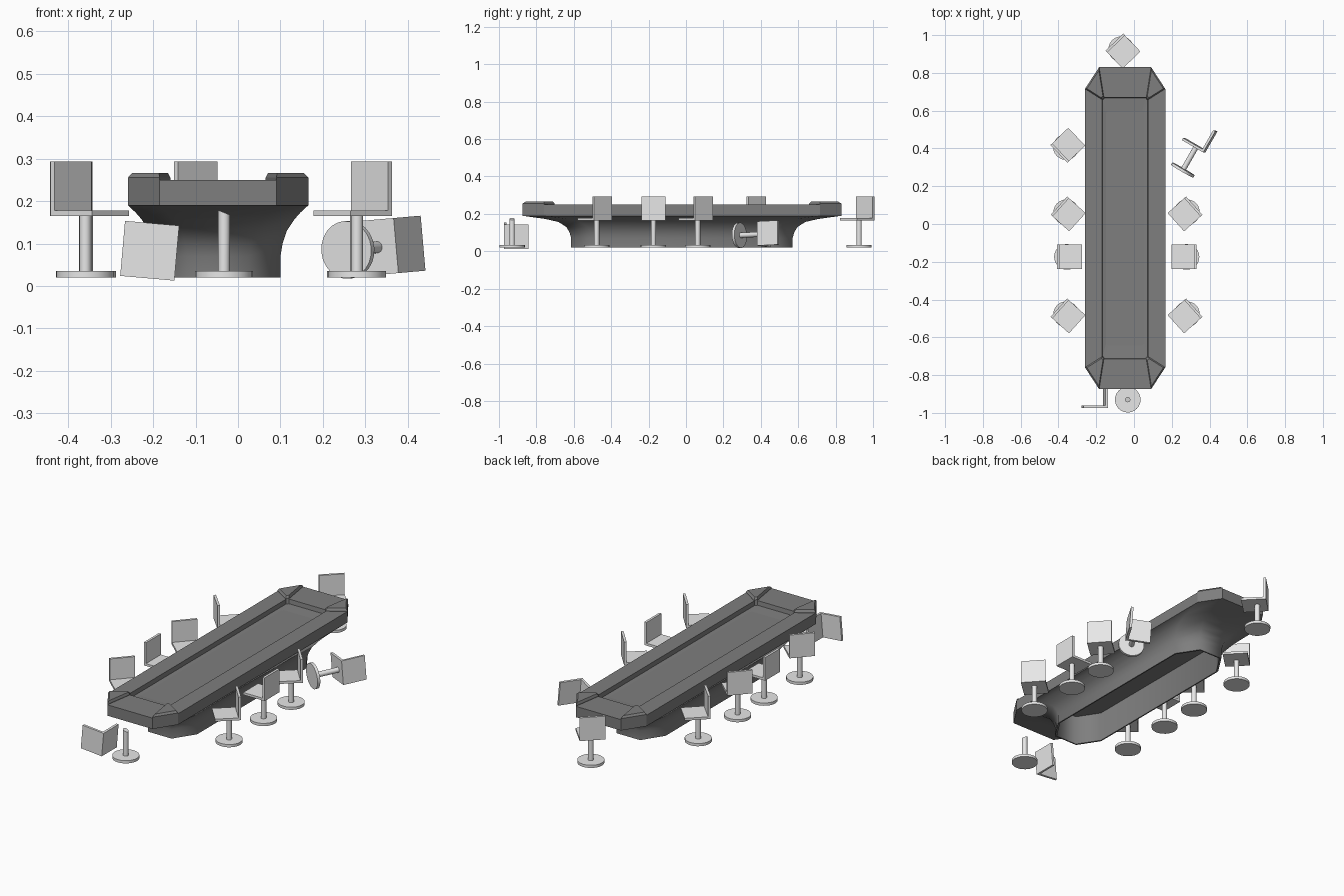
import bpy, bmesh
from math import radians, cos, sin
from mathutils import Matrix, Vector

cube = bpy.data.objects.get("Cube")
if cube:
    bpy.data.objects.remove(cube, do_unlink=True)


def material(name, value):
    mat = bpy.data.materials.new(name)
    mat.use_nodes = True
    colour = (value, value, value, 1)
    mat.diffuse_color = colour
    mat.node_tree.nodes["Principled BSDF"].inputs["Base Color"].default_value = colour
    return mat


DARK = material("dark grey", 0.21)
LIGHT = material("light grey", 0.8)
CENTRE = Vector((-0.047, -0.022, 0))


def finish(name, bm, mat, matrix=Matrix(), smooth=None):
    bmesh.ops.recalc_face_normals(bm, faces=bm.faces)
    mesh = bpy.data.meshes.new(name)
    bm.to_mesh(mesh)
    bm.free()
    mesh.materials.append(mat)
    obj = bpy.data.objects.new(name, mesh)
    obj.matrix_world = matrix
    bpy.context.collection.objects.link(obj)
    if smooth:
        bpy.ops.object.select_all(action='DESELECT')
        obj.select_set(True)
        bpy.context.view_layer.objects.active = obj
        bpy.ops.object.shade_smooth_by_angle(angle=radians(smooth))
    return obj


def octagon(hx, hy, z, cx=0.075, cy=0.115):
    """Rectangle with cut corners, counter-clockwise."""
    quarter = [(hx, hy - cy), (hx - cx, hy)]
    pts = quarter + [(-x, y) for x, y in reversed(quarter)]
    pts += [(-x, -y) for x, y in pts]
    return [Vector((x, y, z)) for x, y in pts]


def loft(name, rings, mat, caps, smooth=None):
    bm = bmesh.new()
    loops = [[bm.verts.new(p) for p in ring] for ring in rings]
    for a, b in zip(loops, loops[1:]):
        for i in range(len(a)):
            j = (i + 1) % len(a)
            bm.faces.new((a[i], a[j], b[j], b[i]))
    for cap in caps:
        bm.faces.new(loops[cap])
    return finish(name, bm, mat, Matrix.Translation(CENTRE), smooth)


# Hollow pedestal, flaring out to the underside of the top
loft("table_pedestal", [
    octagon(0.140, 0.585, 0.185),
    octagon(0.140, 0.585, 0.02),
    octagon(0.147, 0.592, 0.02),
    octagon(0.147, 0.592, 0.07),
    octagon(0.152, 0.600, 0.10),
    octagon(0.162, 0.618, 0.13),
    octagon(0.180, 0.660, 0.157),
    octagon(0.194, 0.730, 0.173),
    octagon(0.2125, 0.8525, 0.19)], DARK, [0], 60)

# Table top with a sunken middle
loft("table_top", [
    octagon(0.2125, 0.8525, 0.19),
    octagon(0.2125, 0.8525, 0.25),
    octagon(0.122, 0.692, 0.25, 0.01, 0.012),
    octagon(0.119, 0.689, 0.226, 0.01, 0.012),
    octagon(0.100, 0.620, 0.222, 0.01, 0.012)], DARK, [-1])

# Raised caps on the four table corners
for sx, sy, side in ((1, 1, "back_left"), (-1, 1, "back_right"),
                     (1, -1, "front_left"), (-1, -1, "front_right")):
    plan = [(0.1375, 0.8525), (0.2125, 0.7375), (0.122, 0.68), (0.112, 0.692)]
    mid = Vector((0.148, 0.745))
    rings = []
    for z, scale in ((0.245, 1), (0.255, 1), (0.266, 0.84)):
        pts = [mid + (Vector(p) - mid) * scale for p in plan]
        rings.append([Vector((p.x * sx, p.y * sy, z)) for p in pts])
    loft("corner_cap_" + side, rings, DARK, [0, -1])


# Chair parts: origin under the base, sitter looks along +x
def disc(bm, radius, z0, z1, sides):
    return bmesh.ops.create_cone(
        bm, cap_ends=True, segments=sides, radius1=radius, radius2=radius, depth=z1 - z0,
        matrix=Matrix.Translation((0, 0, (z0 + z1) / 2)))["verts"]


def box(bm, low, high):
    low, high = Vector(low), Vector(high)
    bmesh.ops.create_cube(bm, size=1, matrix=Matrix.Translation((low + high) / 2)
                          @ Matrix.Diagonal((*(high - low), 1)))


def chair_stand(name, matrix, broken=False):
    bm = bmesh.new()
    disc(bm, 0.068, 0, 0.015, 24)
    for v in disc(bm, 0.014, 0.01, 0.148, 16):
        if broken and v.co.z > 0.1:
            v.co.z += 0.005 - v.co.x * 0.4
    finish(name + "_stand", bm, LIGHT, matrix, 40)


def chair_seat(name, matrix):
    bm = bmesh.new()
    box(bm, (-0.052, -0.065, 0.145), (0.079, 0.065, 0.158))
    finish(name + "_seat", bm, LIGHT, matrix)
    bm = bmesh.new()
    box(bm, (-0.052, -0.065, 0.158), (-0.039, 0.065, 0.273))
    finish(name + "_back", bm, LIGHT, matrix)


# Standing chairs: seat middle and facing angle
places = [(-0.35, 0.417, 44), (-0.348, 0.053, -42), (-0.341, -0.174, 0), (-0.349, -0.487, -42),
          (0.27, 0.053, 222), (0.264, -0.174, 180), (0.27, -0.487, 222), (-0.058, 0.915, -46)]
for n, (x, y, angle) in enumerate(places, 1):
    a = radians(angle)
    spot = Matrix.Translation((x - 0.014 * cos(a), y - 0.014 * sin(a), 0.02))
    name = "chair_%d" % n
    chair_stand(name, spot @ Matrix.Rotation(a, 4, 'Z'))
    chair_seat(name, spot @ Matrix.Rotation(a, 4, 'Z'))


def frame(forward, up):
    f, u = Vector(forward).normalized(), Vector(up).normalized()
    return Matrix((f, u.cross(f), u)).transposed().to_4x4()


# Chair lying on its side
fallen = (Matrix.Translation((0.255, 0.279, 0.085)) @ Matrix.Rotation(radians(-5), 4, 'Y')
          @ frame((-0.866, 0.5, 0), (0.5, 0.866, 0)))
chair_stand("fallen_chair", fallen)
chair_seat("fallen_chair", fallen)

# Broken chair: stand upright, seat tipped over beside it
chair_stand("broken_chair", Matrix.Translation((-0.033, -0.93, 0.02)), True)
tipped = (Matrix.Translation((-0.208, -0.967, 0.083)) @ Matrix.Rotation(radians(5), 4, 'Y')
          @ frame((0, 1, 0), (-1, 0, 0)) @ Matrix.Translation((0.046, 0, -0.209)))
chair_seat("broken_chair", tipped)
